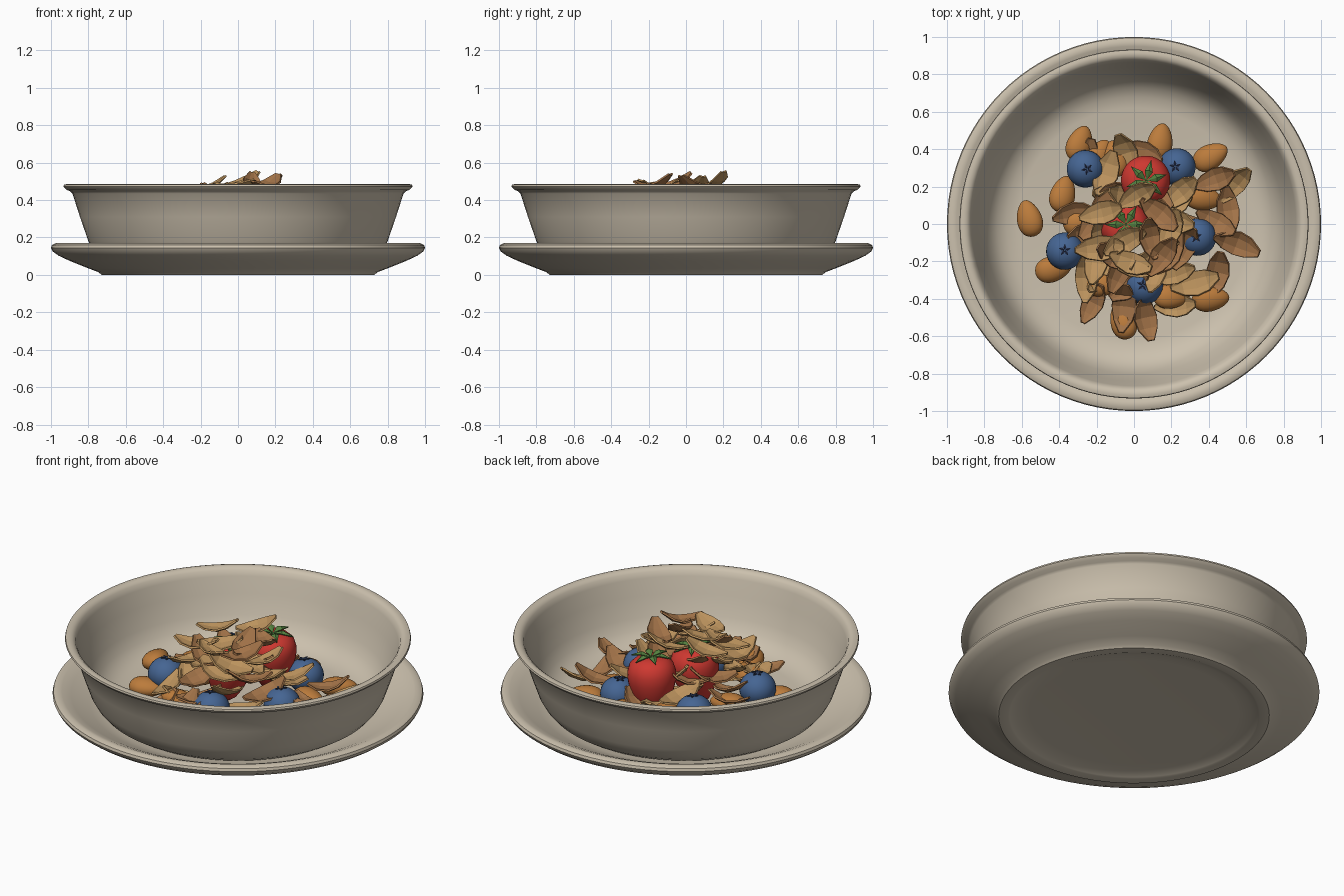
import bpy, bmesh, math, random
from mathutils import Vector, Matrix, Euler

if "Cube" in bpy.data.objects:
    bpy.data.objects.remove(bpy.data.objects["Cube"])

random.seed(4)


def material(name, col):
    m = bpy.data.materials.new(name)
    m.diffuse_color = (*col, 1)
    m.use_nodes = True
    m.node_tree.nodes["Principled BSDF"].inputs["Base Color"].default_value = m.diffuse_color
    return m


CERAMIC = material("ceramic", (0.60, 0.53, 0.42))
ALMOND = material("almond", (0.50, 0.20, 0.045))
RED = material("berry_red", (0.62, 0.04, 0.03))
GREEN = material("leaf_green", (0.09, 0.22, 0.05))
BLUE = material("berry_blue", (0.06, 0.13, 0.29))
DARK = material("calyx_dark", (0.02, 0.03, 0.07))
TAN = material("flake_tan", (0.50, 0.29, 0.11))
BROWN = material("flake_brown", (0.36, 0.17, 0.065))


def mesh_from(bm, name, mat, smooth=True):
    bmesh.ops.recalc_face_normals(bm, faces=bm.faces)
    me = bpy.data.meshes.new(name)
    for f in bm.faces:
        f.smooth = smooth
    bm.to_mesh(me)
    bm.free()
    me.materials.append(mat)
    return me


def place(me, name, loc=(0, 0, 0), rot=(0, 0, 0), scale=1):
    ob = bpy.data.objects.new(name, me)
    bpy.context.collection.objects.link(ob)
    ob.location, ob.rotation_euler, ob.scale = loc, rot, (scale,) * 3
    return ob


def lathe(profile, name, mat, steps=96):
    bm = bmesh.new()
    vs = [bm.verts.new((r, 0, z)) for r, z in profile]
    es = [bm.edges.new(p) for p in zip(vs, vs[1:])]
    bmesh.ops.spin(bm, geom=vs + es, axis=(0, 0, 1), cent=(0, 0, 0),
                   angle=math.tau, steps=steps, use_duplicate=False)
    bmesh.ops.remove_doubles(bm, verts=bm.verts, dist=1e-4)
    return mesh_from(bm, name, mat)


def star(n, length, width, lift, name, mat, thick):
    # ring of pointed leaves; lift = heights at root, middle and tip
    bm = bmesh.new()
    for i in range(n):
        rot = Matrix.Rotation(math.tau * i / n, 4, 'Z')
        pts = [(0, 0, lift[0]), (length * .45, -width, lift[1]), (length, 0, lift[2]),
               (length * .45, width, lift[1])]
        mid = bm.verts.new(rot @ Vector((length * .5, 0, lift[1] + width * .4)))
        v = [bm.verts.new(rot @ Vector(p)) for p in pts]
        for a, b in zip(v, v[1:] + v[:1]):
            bm.faces.new((a, b, mid))
    bmesh.ops.recalc_face_normals(bm, faces=bm.faces)
    bmesh.ops.solidify(bm, geom=bm.faces[:], thickness=thick)
    return mesh_from(bm, name, mat, False)


# Saucer and bowl
saucer = place(lathe([(0, .02), (.56, .02), (.63, .016), (.67, .004), (.68, 0), (.73, 0), (.745, .014),
                      (.80, .035), (.90, .075), (.96, .103), (.99, .125), (1, .145), (.995, .16),
                      (.975, .17), (.95, .166), (.90, .145), (.80, .095), (.72, .066), (.6, .055),
                      (0, .055)], "saucer", CERAMIC), "saucer")
bowl = place(lathe([(0, .056), (.64, .056), (.70, .07), (.745, .1), (.775, .135), (.80, .18), (.845, .31),
                    (.885, .435), (.897, .447), (.918, .455), (.933, .472), (.93, .482), (.915, .486),
                    (.895, .484), (.878, .47), (.866, .44), (.84, .35), (.80, .24), (.77, .18),
                    (.73, .138), (.68, .112), (.62, .1), (0, .1)], "bowl", CERAMIC), "bowl")
for ob in (saucer, bowl):
    bpy.context.view_layer.objects.active = ob
    ob.select_set(True)
bpy.ops.object.shade_smooth_by_angle(angle=math.radians(40))

# Strawberries with leafy caps
berry = lathe([(0, 0), (.03, .006), (.06, .03), (.09, .08), (.115, .14), (.13, .2), (.132, .25),
               (.118, .295), (.085, .325), (.04, .334), (0, .33)], "strawberry", RED, 32)
cap = star(6, .115, .022, (.335, .35, .335), "strawberry_leaves", GREEN, .006)
for loc, rot in [((.05, .24, .1), (.04, .04, .3)), ((-.07, -.02, .1), (-.05, .08, 0))]:
    place(berry, "strawberry", loc, rot)
    place(cap, "strawberry_leaves", loc, rot)

# Blueberries with star crowns
bm = bmesh.new()
bmesh.ops.create_uvsphere(bm, u_segments=28, v_segments=16, radius=.1)
for v in bm.verts:
    v.co.z *= .93
blue = mesh_from(bm, "blueberry", BLUE)
crown = star(5, .034, .009, (.092, .094, .096), "blueberry_crown", DARK, .004)
for x, y, z in [(.34, -.07, .2), (.23, .305, .2), (-.26, .295, .22), (-.37, -.145, .22), (.055, -.33, .2)]:
    rot = (random.uniform(-.1, .1), random.uniform(-.1, .1), random.random())
    place(blue, "blueberry", (x, y, z), rot)
    place(crown, "blueberry_crown", (x, y, z), rot)

# Almonds: flattened, tapered ellipsoids
bm = bmesh.new()
bmesh.ops.create_uvsphere(bm, u_segments=24, v_segments=14, radius=1, matrix=Matrix.Rotation(math.pi / 2, 4, 'Y'))
for v in bm.verts:
    t = 1 - .2 * v.co.x
    v.co = (v.co.x * .1, v.co.y * .068 * t, v.co.z * .05 * t)
almond = mesh_from(bm, "almond", ALMOND)
for x, y, z, a in [(-.29, .43, .17, 70), (.14, .44, .17, 80), (.41, .36, .16, 30), (.37, .14, .16, -10),
                   (-.38, .16, .18, 75), (-.56, .03, .19, 105), (-.43, -.24, .16, 15),
                   (-.17, -.32, .19, 0), (.2, -.385, .17, 0), (.41, -.4, .16, 5), (-.06, -.52, .16, 110),
                   (-.1, .35, .18, 100), (-.19, .36, .16, 60), (-.28, .01, .17, 10)]:
    place(almond, "almond", (x, y, z), (random.uniform(-.3, .3), random.uniform(-.2, .2), math.radians(a)))


# Cereal flakes: thin curved boats with blunt pointed ends
def flake_mesh(mat, name, bend):
    bm = bmesh.new()
    rows = []
    for u, w in [(-1, .2), (-.55, .75), (0, 1), (.5, .85), (1, .3)]:
        rows.append([bm.verts.new((u * .125, v * w * .065, bend * u * u + .018 * v * v * w - .01))
                     for v in (-1, -.4, .4, 1)])
    for a, b in zip(rows, rows[1:]):
        for i in range(3):
            bm.faces.new((a[i], b[i], b[i + 1], a[i + 1]))
    bmesh.ops.recalc_face_normals(bm, faces=bm.faces)
    bmesh.ops.solidify(bm, geom=bm.faces[:], thickness=.01)
    return mesh_from(bm, name, mat, False)


flakes = [flake_mesh(TAN, "flake_tan", .045), flake_mesh(BROWN, "flake_brown", .055)]


def flake(x, y, z, a, tilt, kind):
    place(flakes[kind], "flake", (x, y, z),
          (random.uniform(-tilt, tilt), random.uniform(-tilt, tilt), math.radians(a)), random.uniform(.93, 1.08))


# Upper heap
for i, (x, y, z, a) in enumerate([
        (-.17, .06, .46, 15), (.02, .16, .48, 30), (.14, .05, .46, -40), (-.18, -.13, .43, 5),
        (-.02, -.21, .46, -20), (.15, -.17, .47, 55), (-.05, -.09, .45, 30), (.08, -.07, .47, 100),
        (-.2, -.21, .36, 80), (.2, -.03, .4, 70), (-.1, -.17, .4, 150), (.08, -.2, .4, 20)]):
    flake(x, y, z, a, .35, (0, 0, 1, 0, 0, 1, 0, 1)[i % 8])

# Lower ring lying among the nuts
for i, (x, y, z, a) in enumerate([
        (.54, .22, .17, 50), (.5, .07, .16, 100), (.55, -.1, .19, -20), (.45, -.26, .17, 80),
        (.33, -.32, .18, 15), (.23, -.44, .16, 5), (.06, -.5, .19, -80), (-.05, -.44, .2, 85),
        (-.22, -.42, .18, 65), (-.25, -.29, .22, 90), (-.04, .38, .22, 110), (.06, .38, .2, 160),
        (-.25, .33, .18, 80), (-.32, .06, .2, 10), (.25, .17, .24, 40), (-.15, .26, .26, 70),
        (.44, .24, .2, 20), (.44, .0, .2, -30), (-.12, .16, .3, 30)]):
    flake(x, y, z, a, .3, (0, 1, 1, 1, 0)[i % 5])

# Hidden filling of the heap
for i in range(22):
    ang, r = i * 2.4, .1 + .2 * (i / 22) ** .5
    flake(r * math.cos(ang) + .02, r * math.sin(ang) - .06, .38 - .22 * i / 22,
          random.uniform(0, 360), .4, i % 2)
